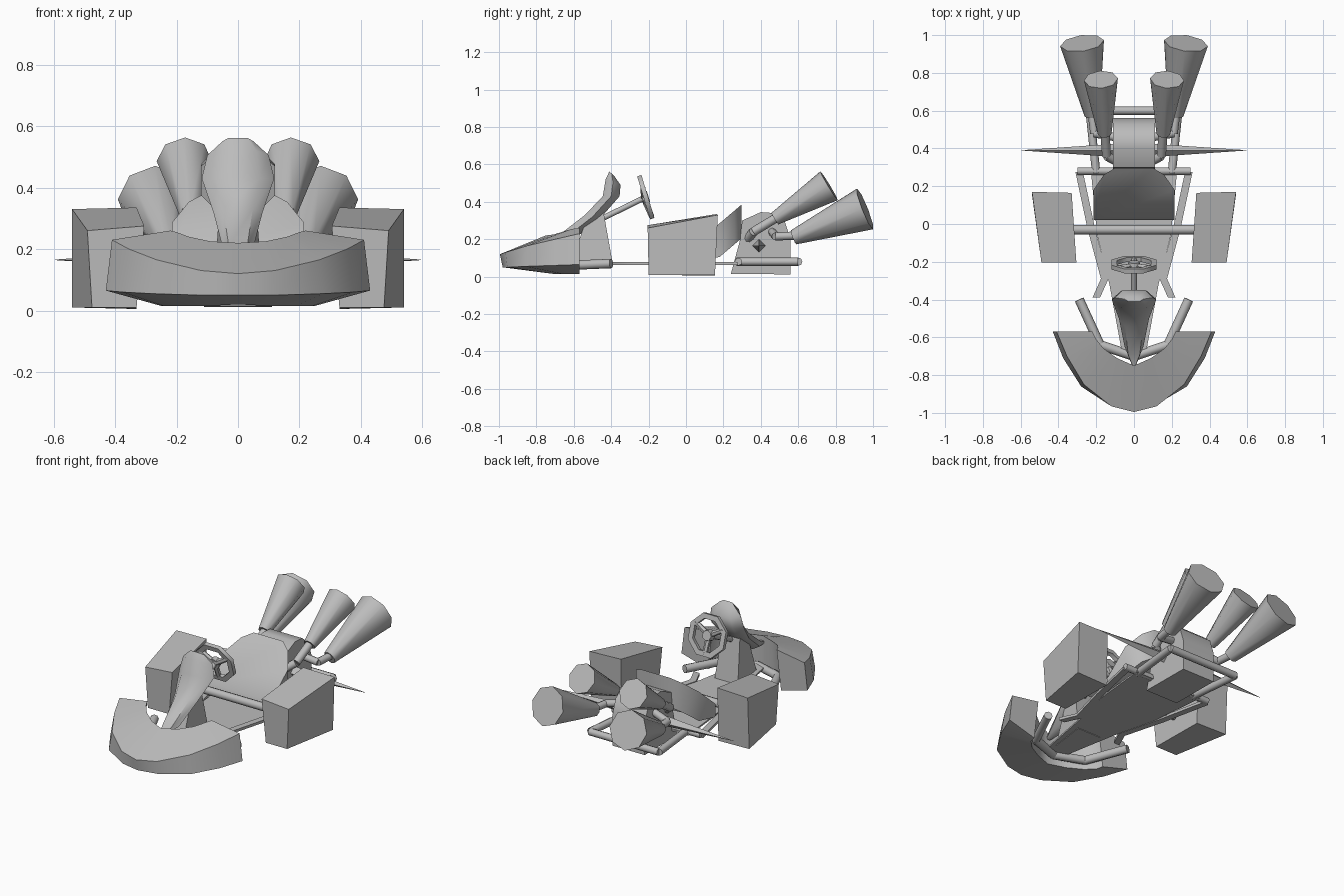
import bpy, bmesh, math
from mathutils import Vector, Matrix

cube = bpy.data.objects.get("Cube")
if cube:
    bpy.data.objects.remove(cube)

grey = bpy.data.materials.new("plain grey")
grey.use_nodes = True
grey.diffuse_color = (0.5, 0.5, 0.5, 1)
grey.node_tree.nodes["Principled BSDF"].inputs["Base Color"].default_value = (0.5, 0.5, 0.5, 1)


def finish(name, bm, mirror=False, angle=50):
    bmesh.ops.recalc_face_normals(bm, faces=bm.faces)
    mesh = bpy.data.meshes.new(name)
    bm.to_mesh(mesh)
    bm.free()
    mesh.materials.append(grey)
    ob = bpy.data.objects.new(name, mesh)
    bpy.context.collection.objects.link(ob)
    if mirror:
        ob.modifiers.new("Mirror", 'MIRROR')
    bpy.ops.object.select_all(action='DESELECT')
    ob.select_set(True)
    bpy.context.view_layer.objects.active = ob
    bpy.ops.object.shade_smooth_by_angle(angle=math.radians(angle))
    return ob


def loft(name, rings, mirror=False, angle=50):
    """Skin closed rings of points and cap both ends."""
    bm = bmesh.new()
    loops = [[bm.verts.new(p) for p in ring] for ring in rings]
    n = len(loops[0])
    for a, b in zip(loops, loops[1:]):
        for i in range(n):
            j = (i + 1) % n
            bm.faces.new((a[i], a[j], b[j], b[i]))
    bm.faces.new(loops[0])
    bm.faces.new(loops[-1])
    return finish(name, bm, mirror, angle)


def add_cone(bm, a, b, r1, r2, sides):
    a, b = Vector(a), Vector(b)
    turn = (b - a).to_track_quat('Z', 'Y').to_matrix().to_4x4()
    bmesh.ops.create_cone(bm, cap_ends=True, segments=sides, radius1=r1, radius2=r2,
                          depth=(b - a).length, matrix=Matrix.Translation((a + b) / 2) @ turn)


def tube(name, points, r, mirror=False, sides=8):
    bm = bmesh.new()
    for a, b in zip(points, points[1:]):
        add_cone(bm, a, b, r, r, sides)
    return finish(name, bm, mirror)


def cone(name, a, b, r1, r2, sides=8, mirror=True):
    bm = bmesh.new()
    add_cone(bm, a, b, r1, r2, sides)
    return finish(name, bm, mirror)


def flip(points):
    return [(-x, y, z) for x, y, z in points]


# Crescent front bumper: outer low, outer high, inner top, inner bottom per station
half = [
    [(0, -.98, .05), (0, -.995, .12), (0, -.75, .22), (0, -.75, .02)],
    [(.12, -.955, .05), (.12, -.965, .13), (.09, -.71, .225), (.1, -.71, .015)],
    [(.28, -.86, .055), (.265, -.85, .165), (.16, -.66, .24), (.19, -.66, .015)],
    [(.375, -.71, .06), (.355, -.7, .2), (.2, -.61, .255), (.24, -.61, .015)],
    [(.43, -.57, .065), (.41, -.57, .23), (.22, -.57, .26), (.25, -.57, .015)],
]
loft("front_bumper", [flip(s) for s in reversed(half[1:])] + half)

# Nose column: upper (y, z), lower (y, z), half width
rings = []
for uy, uz, ly, lz, w in [(-.75, .19, -.74, .17, .012), (-.695, .21, -.6, .2, .05),
                          (-.54, .33, -.46, .31, .08), (-.445, .43, -.355, .43, .118),
                          (-.43, .52, -.35, .49, .1), (-.41, .562, -.385, .54, .05)]:
    my, mz = (uy + ly) / 2, (uz + lz) / 2
    rings.append([(-w * .6, uy, uz), (w * .6, uy, uz), (w, my, mz),
                  (w * .6, ly, lz), (-w * .6, ly, lz), (-w, my, mz)])
loft("nose_column", rings)


def rectangle(w1, y1, w2, y2, z):
    return [(-w1, y1, z), (w1, y1, z), (w2, y2, z), (-w2, y2, z)]


loft("column_base", [rectangle(.05, -.62, .08, -.39, .06), rectangle(.05, -.52, .06, -.44, .34)])

# Flat floor pan and side rails
outline = [(.23, .3), (.195, -.06), (.13, -.32), (.06, -.7)]
plan = outline + [(-x, y) for x, y in reversed(outline)]
loft("floor_pan", [[(x, y, z) for x, y in plan] for z in (.064, .074)])
rail = [(.29, .275), (.225, -.03), (.155, -.29), (.2, -.39)]
loft("side_rail", [[(x + dx, y, z) for dx, z in
                    ((-.02, .062), (.02, .062), (.02, .078), (-.02, .078))]
                   for x, y in rail], mirror=True)
tube("rail_cross_bar", [(-.3, .28, .08), (.3, .28, .08)], .02)
tube("front_frame", [(-.29, -.4, .07), (-.18, -.64, .06), (0, -.7, .055),
                     (.18, -.64, .06), (.29, -.4, .07)], .025)
tube("rear_frame", [(-.2, .27, .08), (-.235, .6, .08), (.235, .6, .08), (.2, .27, .08)], .022)
tube("axle", [(-.32, -.03, .13), (.32, -.03, .13)], .025)

# Side pods
loft("side_pod", [
    [(.305, -.205, .275), (.49, -.205, .26), (.475, -.2, .01), (.33, -.2, .01)],
    [(.33, .165, .335), (.54, .17, .33), (.54, .155, .01), (.33, .155, .005)],
], mirror=True)

# Reclined seat
seat = [(.215, .02), (.215, .18), (.16, .26), (.1, .297)]
seat_plan = seat + [(-x, y) for x, y in reversed(seat)]
loft("seat", [[(x, y, max(.07, .385 - (.297 - y) * .85 - drop)) for x, y in seat_plan]
              for drop in (.18, 0)])

# Engine block, side profile swept across
profile = [(.24, .015), (.56, .012), (.56, .2), (.53, .29), (.47, .34), (.4, .345), (.3, .3), (.29, .2)]
loft("engine", [[(x, y, z) for y, z in profile] for x in (-.11, .11)])

# Exhaust cones with their pipes
cone("outer_exhaust", (.222, .575, .21), (.275, .957, .362), .04, .117)
cone("inner_exhaust", (.155, .475, .31), (.175, .765, .486), .036, .09)
tube("outer_pipe", [(.225, .6, .22), (.21, .48, .215), (.1, .46, .24)], .022, True)
tube("inner_pipe", [(.155, .5, .325), (.145, .36, .24), (.09, .33, .2)], .024, True)

# Side spikes
cone("side_spike", (.11, .39, .165), (.595, .39, .165), .034, .001, 4)

# Steering wheel facing the seat
centre = Vector((0, -.215, .425))
axis = Vector((0, .957, .29))
down = Vector((0, .29, -.957))
side = Vector((1, 0, 0))


def on_wheel(turn, radius):
    return centre + (side * math.sin(turn) + down * math.cos(turn)) * radius


rings = []
count = 8
for i in range(count + 1):
    t = math.tau * (i + .5) / count
    rings.append([on_wheel(t, r) + axis * d for r, d in
                  ((.098, -.012), (.13, -.012), (.13, .012), (.098, .012))])
loft("steering_wheel", rings)
bm = bmesh.new()
for i in range(3):
    add_cone(bm, centre - axis * .01, on_wheel(math.tau * i / 3, .11), .018, .014, 6)
add_cone(bm, centre - axis * .02, centre + axis * .015, .035, .03, 8)
finish("wheel_spokes", bm)
tube("steering_shaft", [(0, -.45, .31), centre], .015)
